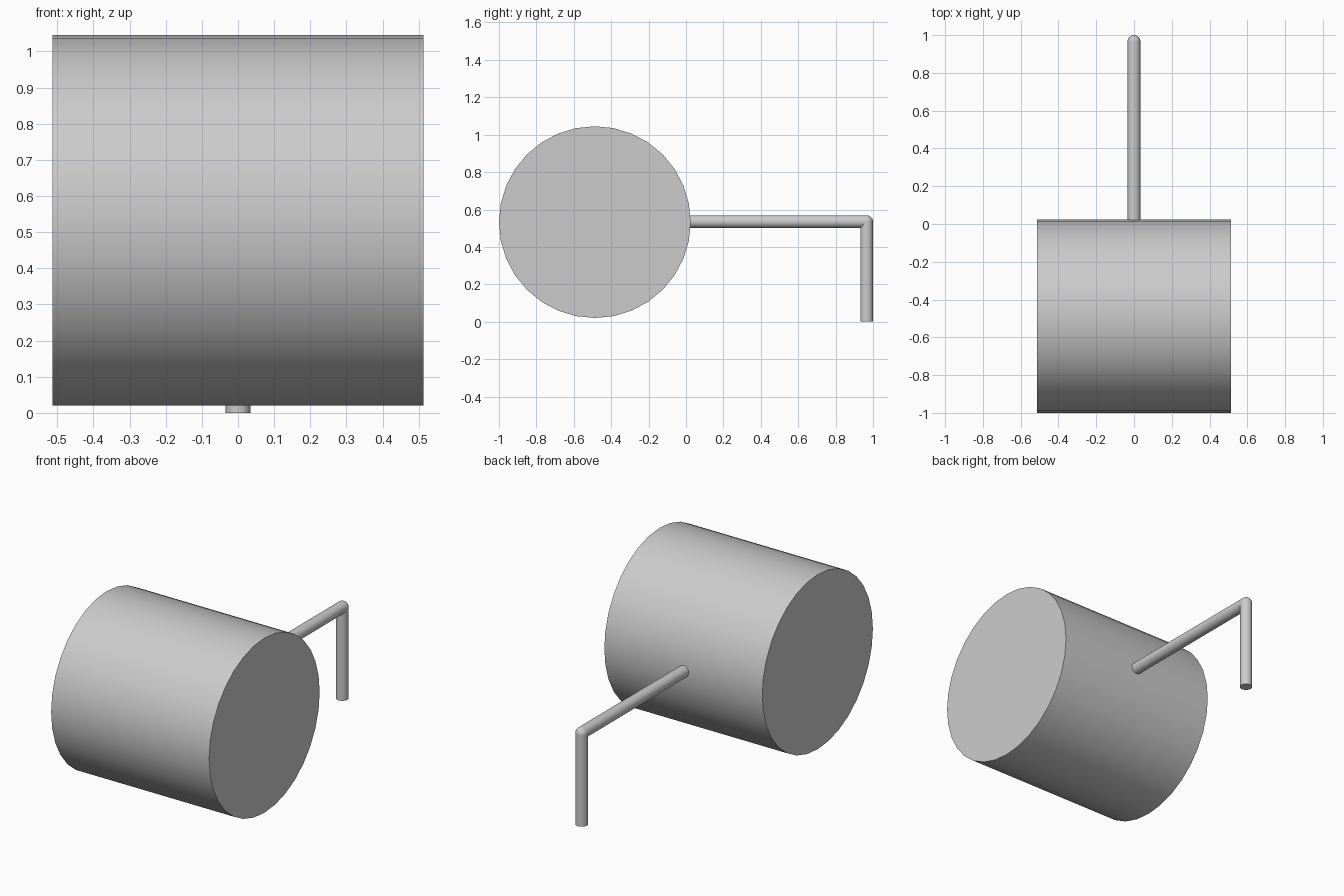
import bpy
from math import radians
from mathutils import Vector

if "Cube" in bpy.data.objects:
    bpy.data.objects.remove(bpy.data.objects["Cube"])


def finish(name):
    obj = bpy.context.object
    obj.name = name
    bpy.ops.object.shade_smooth_by_angle(angle=radians(40))
    return obj


def bar(name, start, end, radius, sides=32):
    """Capped cylinder running between two points."""
    a, b = Vector(start), Vector(end)
    bpy.ops.mesh.primitive_cylinder_add(
        vertices=sides, radius=radius, depth=(b - a).length,
        location=(a + b) / 2,
        rotation=(b - a).to_track_quat('Z', 'Y').to_euler())
    return finish(name)


ROD_R = 0.034
ELBOW = (0, 0.966, 0.535)

# Roller drum lying along x
bpy.ops.mesh.primitive_cylinder_add(
    vertices=32, radius=0.5125, depth=1.025,
    location=(0, -0.4875, 0.5325), rotation=(0, radians(90), 0))
finish("roller_drum")

# Bent handle: arm, leg and rounded elbow
bar("handle_arm", (0, 0, 0.535), ELBOW, ROD_R)
bar("handle_leg", (0, 0.966, 0), ELBOW, ROD_R)
bpy.ops.mesh.primitive_uv_sphere_add(
    segments=32, ring_count=16, radius=ROD_R, location=ELBOW)
finish("handle_elbow")
